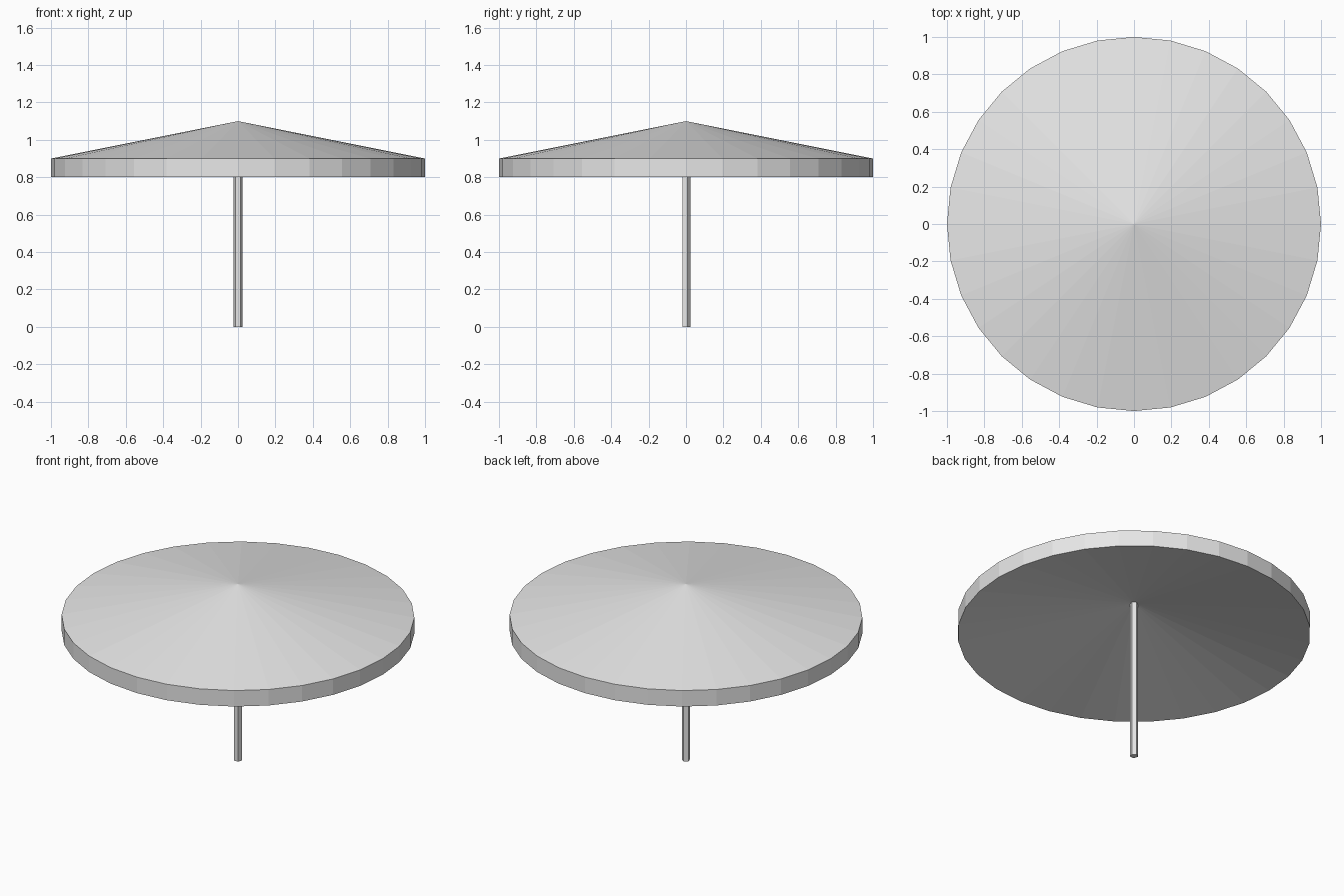
import bpy
import bmesh
from math import cos, sin, pi

cube = bpy.data.objects.get("Cube")
if cube:
    bpy.data.objects.remove(cube, do_unlink=True)

# One plain light grey for everything
grey = bpy.data.materials.new("light grey")
grey.use_nodes = True
colour = (0.8, 0.8, 0.8, 1.0)
grey.diffuse_color = colour
grey.node_tree.nodes["Principled BSDF"].inputs["Base Color"].default_value = colour


def lathe(name, profile, sides):
    """Flat-faced turned solid; a profile point of radius 0 becomes a pole point."""
    bm = bmesh.new()
    rings = []
    for radius, z in profile:
        if radius == 0:
            rings.append([bm.verts.new((0, 0, z))] * sides)
        else:
            angles = [pi / 2 + 2 * pi * i / sides for i in range(sides)]
            rings.append([bm.verts.new((radius * cos(a), radius * sin(a), z)) for a in angles])
    for low, high in zip(rings, rings[1:]):
        for i in range(sides):
            j = (i + 1) % sides
            corners = dict.fromkeys((low[i], low[j], high[j], high[i]))
            bm.faces.new(list(corners))
    bmesh.ops.recalc_face_normals(bm, faces=bm.faces)
    mesh = bpy.data.meshes.new(name)
    bm.to_mesh(mesh)
    bm.free()
    mesh.materials.append(grey)
    obj = bpy.data.objects.new(name, mesh)
    bpy.context.collection.objects.link(obj)
    return obj


# Canopy: hollow cone underneath, upright rim, cone on top
lathe("canopy", [(0, 1.0), (1, 0.8), (1, 0.9), (0, 1.1)], 32)

# Pole: slim five-sided post reaching up into the canopy
lathe("pole", [(0, 0), (0.024, 0), (0.024, 1.02), (0, 1.02)], 5)
